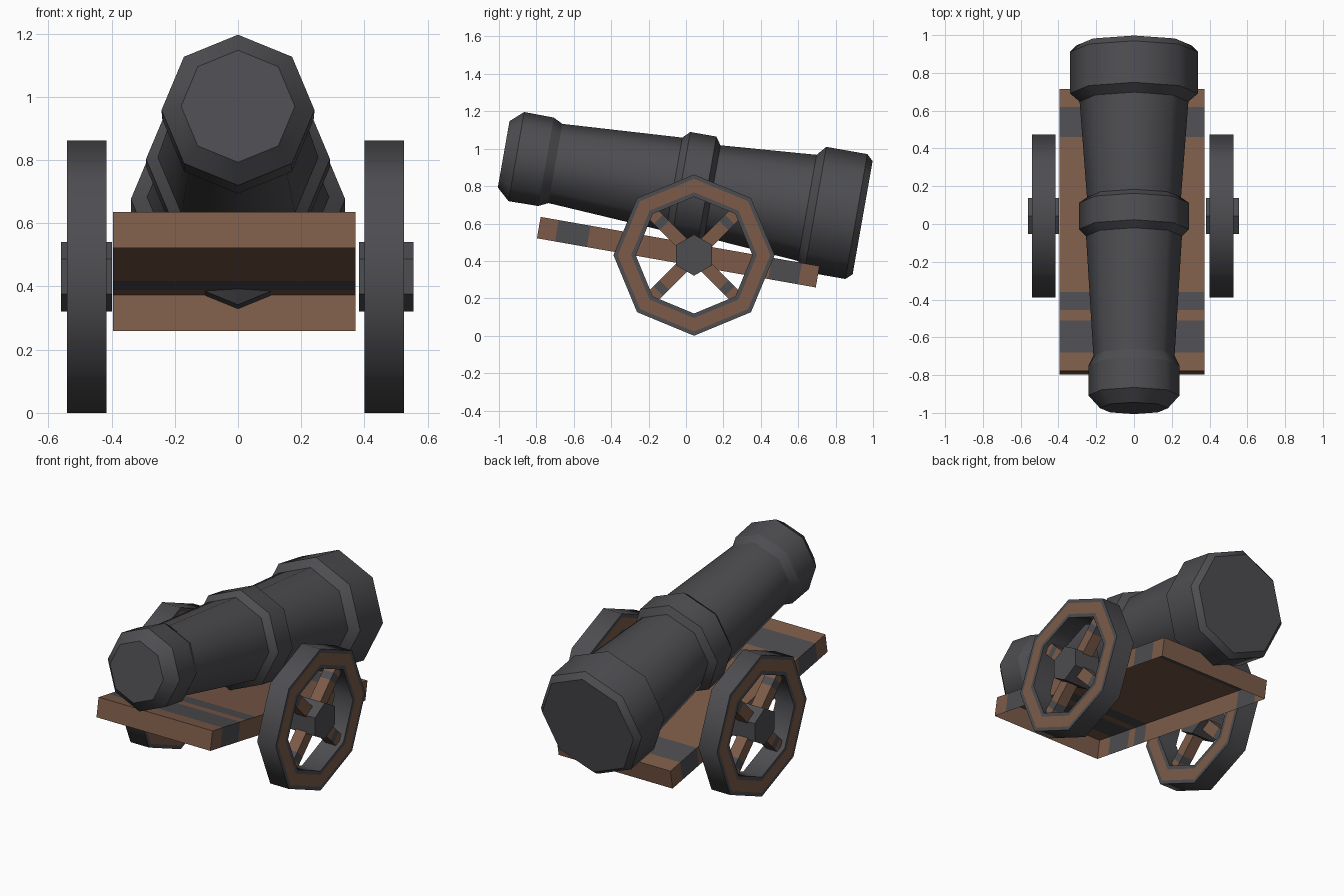
import bpy, bmesh, math
from mathutils import Matrix

if "Cube" in bpy.data.objects:
    bpy.data.objects.remove(bpy.data.objects["Cube"])


def material(name, rgb):
    m = bpy.data.materials.new(name)
    m.diffuse_color = (*rgb, 1)
    m.use_nodes = True
    m.node_tree.nodes["Principled BSDF"].inputs["Base Color"].default_value = m.diffuse_color
    return m


MATS = [material("dark_iron", (0.075, 0.073, 0.081)),
        material("brown_wood", (0.2, 0.105, 0.066))]
IRON, WOOD = 0, 1


def finish(name, bm, matrix):
    me = bpy.data.meshes.new(name)
    bm.to_mesh(me)
    bm.free()
    for m in MATS:
        me.materials.append(m)
    ob = bpy.data.objects.new(name, me)
    bpy.context.collection.objects.link(ob)
    ob.matrix_world = matrix
    return ob


def revolve(name, profile, sides, matrix, colour=lambda i: IRON,
            ring=False, smooth=False, turn=0.0):
    """Spin (along, radius) points round local X; ring closes the profile, else the ends are capped."""
    bm = bmesh.new()
    loops = []
    for s, r in profile:
        angles = [turn + 2 * math.pi * k / sides for k in range(sides)]
        loops.append([bm.verts.new((s, r * math.sin(a), r * math.cos(a))) for a in angles])
    n = len(profile)
    for i in range(n if ring else n - 1):
        a, b = loops[i], loops[(i + 1) % n]
        for k in range(sides):
            j = (k + 1) % sides
            f = bm.faces.new((a[k], a[j], b[j], b[k]))
            f.material_index = colour(i)
            f.smooth = smooth
    if not ring:
        for loop, i in ((loops[0], 0), (loops[-1], n - 2)):
            bm.faces.new(loop).material_index = colour(i)
    bmesh.ops.recalc_face_normals(bm, faces=bm.faces)
    # keep the edges around each band crisp
    for loop in loops:
        for k in range(sides):
            e = bm.edges.get((loop[k], loop[(k + 1) % sides]))
            if e:
                e.smooth = False
    return finish(name, bm, matrix)


def rot(deg, axis):
    return Matrix.Rotation(math.radians(deg), 4, axis)


# Everything on the gun axis is tilted ten degrees, muzzle up
tilt = Matrix.Translation((0, 0, 0.798)) @ rot(-10, 'X')

# Barrel with muzzle, middle and breech bands
revolve("barrel", [(-0.99, 0.18), (-0.921, 0.242), (-0.76, 0.24), (-0.709, 0.215),
                   (-0.065, 0.254), (-0.028, 0.291), (0.114, 0.291), (0.143, 0.249),
                   (0.658, 0.288), (0.702, 0.339), (0.925, 0.339), (0.959, 0.307)],
        8, tilt @ rot(90, 'Z'), smooth=True)

# Carriage bed: shallow box open underneath, with iron straps
bm = bmesh.new()
cuts = [-0.737, -0.639, -0.466, -0.410, -0.314, 0.519, 0.681, 0.777]
x0, x1, lo, hi = -0.395, 0.372, -0.411, -0.295
rows = [[bm.verts.new(p) for p in ((x0, s, lo), (x0, s, hi), (x1, s, hi), (x1, s, lo))]
        for s in cuts]
for i, (a, b) in enumerate(zip(rows, rows[1:])):
    for k in range(3):
        f = bm.faces.new((a[k], a[k + 1], b[k + 1], b[k]))
        strap = i in (1, 5) or (i == 3 and k < 2)
        f.material_index = IRON if strap else WOOD
bm.faces.new(rows[0][::-1]).material_index = WOOD
bm.faces.new(rows[-1]).material_index = WOOD
finish("carriage_bed", bm, tilt)

# Wheels: rim with wooden side bands, hub and four spokes
W = 0.0625
RIM = [(-W, 0.431), (-W, 0.408), (-W, 0.336), (-W, 0.312),
       (W, 0.312), (W, 0.336), (W, 0.408), (W, 0.431)]
for side, x, hub in (("left", -0.478, (-0.56, -0.398)), ("right", 0.463, (0.382, 0.555))):
    at = Matrix.Translation((x, 0.043, 0.431))
    revolve(side + "_wheel_rim", RIM, 8, at, ring=True, smooth=True,
            colour=lambda i: WOOD if i in (1, 5) else IRON)
    revolve(side + "_wheel_hub", [(hub[0] - x, 0.11), (hub[1] - x, 0.11)], 6, at)
    for q in range(4):
        revolve(f"{side}_spoke_{q + 1}",
                [(0.06, 0.05), (0.225, 0.05), (0.27, 0.05), (0.325, 0.05)], 4,
                at @ rot(45 + 90 * q, 'X') @ rot(90, 'Z'), turn=math.pi / 4,
                colour=lambda i: IRON if i == 1 else WOOD)
